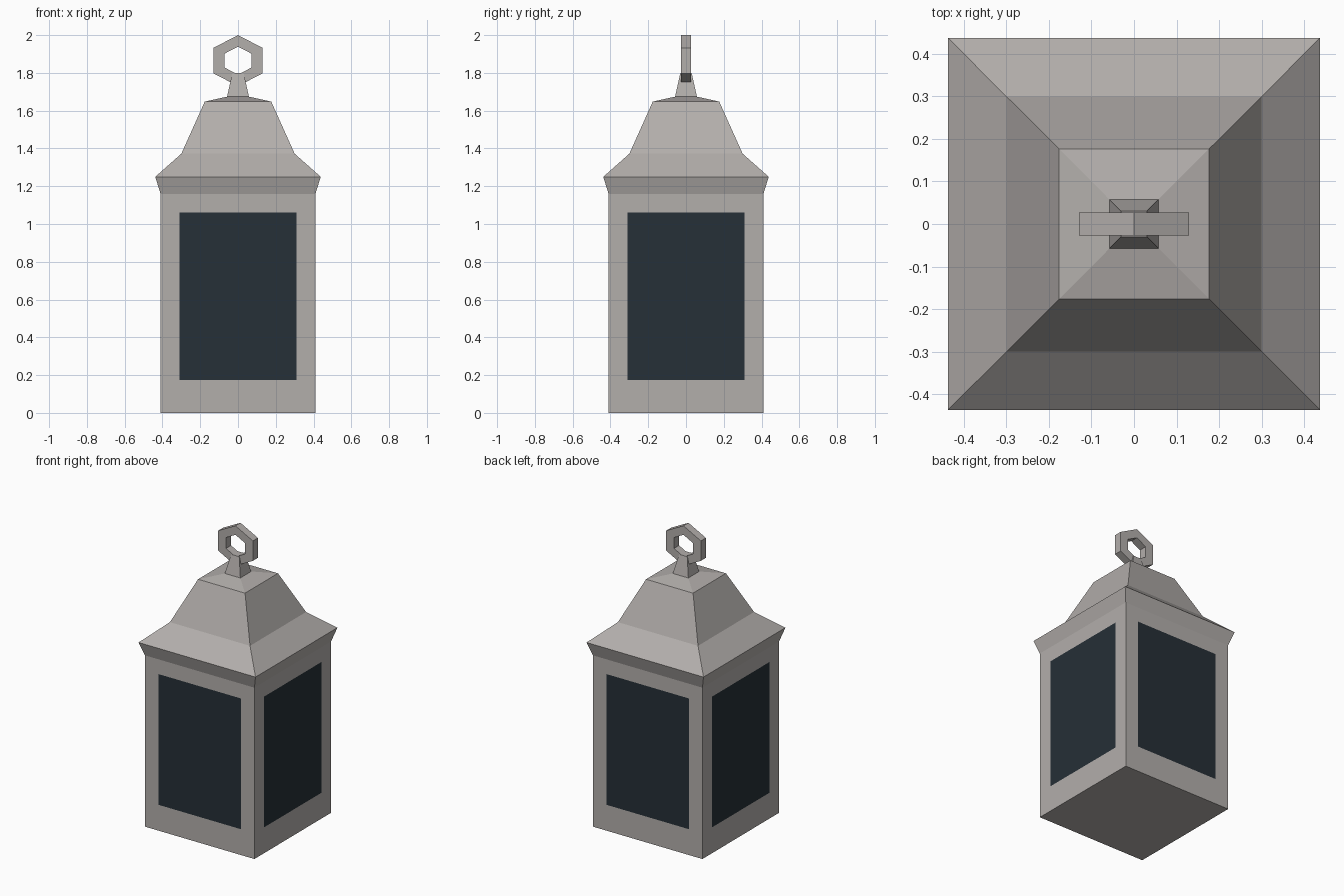
import bpy, bmesh, math

if "Cube" in bpy.data.objects:
    bpy.data.objects.remove(bpy.data.objects["Cube"])


def material(name, rgb):
    m = bpy.data.materials.new(name)
    m.diffuse_color = (*rgb, 1.0)
    m.use_nodes = True
    m.node_tree.nodes["Principled BSDF"].inputs["Base Color"].default_value = m.diffuse_color
    return m


METAL = material("warm grey metal", (0.45, 0.425, 0.41))
GLASS = material("dark blue glass", (0.019, 0.029, 0.038))


def finish(name, bm, mats):
    mesh = bpy.data.meshes.new(name)
    bm.to_mesh(mesh)
    bm.free()
    for m in mats:
        mesh.materials.append(m)
    obj = bpy.data.objects.new(name, mesh)
    bpy.context.collection.objects.link(obj)
    return obj


def square_loft(profile, bottom=False, top=False):
    """Stack squares given as (half width, height) and skin them."""
    bm = bmesh.new()
    corners = ((-1, -1), (1, -1), (1, 1), (-1, 1))
    rings = [[bm.verts.new((sx * w, sy * w, z)) for sx, sy in corners]
             for w, z in profile]
    for a, b in zip(rings, rings[1:]):
        for i in range(4):
            j = (i + 1) % 4
            bm.faces.new((a[i], a[j], b[j], b[i]))
    if bottom:
        bm.faces.new(rings[0][::-1])
    if top:
        bm.faces.new(rings[-1])
    bm.normal_update()
    return bm


# Body: box with a flush glass pane inset in each side
bm = square_loft([(0.41, 0.0), (0.41, 1.16)], bottom=True)
sides = [f for f in bm.faces if abs(f.normal.z) < 0.5]
bmesh.ops.inset_individual(bm, faces=sides, thickness=0.1, use_even_offset=True)
for pane in sides:
    pane.material_index = 1
    for v in pane.verts:
        if v.co.z < 0.5:
            v.co.z = 0.175
finish("lantern_body", bm, [METAL, GLASS])

# Roof: flared eave, two slopes and a shallow cap
finish("roof", square_loft([(0.41, 1.16), (0.438, 1.25), (0.30, 1.372),
                            (0.176, 1.648), (0.058, 1.674)]), [METAL])

# Tapered post that holds the ring
finish("ring_post", square_loft([(0.058, 1.674), (0.03, 1.80)], top=True), [METAL])

# Hanging ring: six-sided, upright, facing front
bm = bmesh.new()
sections = []
for i in range(6):
    a = math.radians(60 * i + 90)
    c, s = math.cos(a), math.sin(a)
    sections.append([bm.verts.new((c * rx, y, 1.865 + s * rz))
                     for rx, rz, y in ((0.15, 0.135, -0.027), (0.15, 0.135, 0.027),
                                       (0.082, 0.074, 0.027), (0.082, 0.074, -0.027))])
for i in range(6):
    p, q = sections[i], sections[(i + 1) % 6]
    for k in range(4):
        n = (k + 1) % 4
        bm.faces.new((p[k], p[n], q[n], q[k]))
bmesh.ops.recalc_face_normals(bm, faces=bm.faces[:])
finish("hanging_ring", bm, [METAL])
